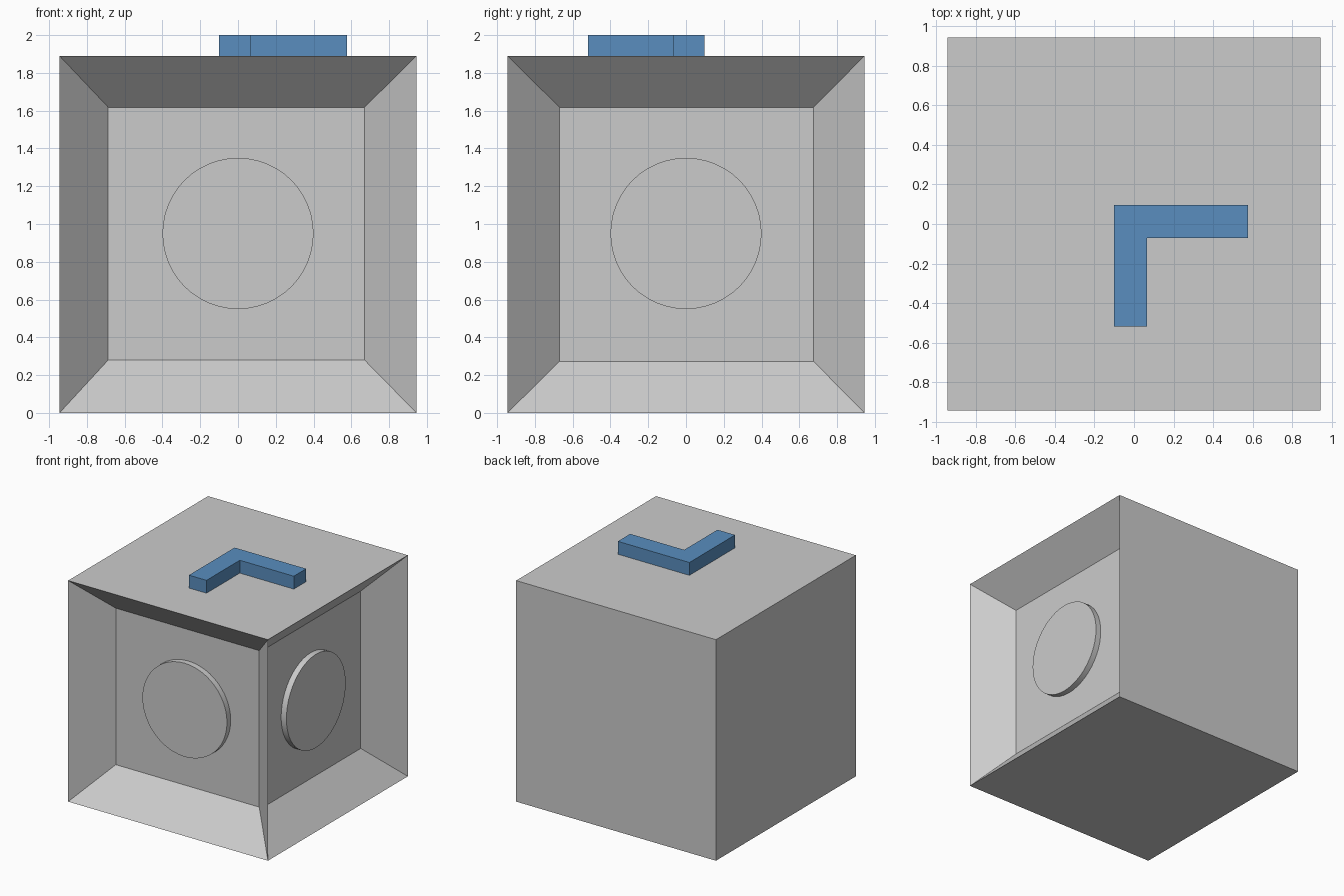
import bpy, bmesh
from math import pi
from mathutils import Matrix, Vector

if "Cube" in bpy.data.objects:
    bpy.data.objects.remove(bpy.data.objects["Cube"])

H = 0.945          # half width of the cube
TOP = 2 * H
FRONT_PLANE, RIGHT_PLANE = -0.67, 0.688   # depth of the recessed panels


def add_object(name, bm):
    bmesh.ops.recalc_face_normals(bm, faces=bm.faces)
    mesh = bpy.data.meshes.new(name)
    bm.to_mesh(mesh)
    bm.free()
    obj = bpy.data.objects.new(name, mesh)
    bpy.context.collection.objects.link(obj)
    return obj


def recess(bm, normal, corner_fn):
    """Inset one cube side and move the inner panel to the given corners."""
    face = max(bm.faces, key=lambda f: f.calc_center_median().dot(normal))
    bmesh.ops.inset_region(bm, faces=[face], thickness=0.2, depth=0)
    for v in face.verts:
        v.co = corner_fn(v.co)


# Cube body with two sloping recesses; a thin fin stays between them
bm = bmesh.new()
bmesh.ops.create_cube(bm, size=TOP)
bm.normal_update()
recess(bm, Vector((0, -1, 0)), lambda c: Vector(
    (0.67 if c.x > 0 else -0.687, FRONT_PLANE, 0.673 if c.z > 0 else -0.665)))
bm.normal_update()
recess(bm, Vector((1, 0, 0)), lambda c: Vector(
    (RIGHT_PLANE, 0.675 if c.y > 0 else -0.67, 0.673 if c.z > 0 else -0.672)))
bmesh.ops.translate(bm, verts=bm.verts, vec=(0, 0, H))
add_object("cube_body", bm)


# Raised round buttons on the recessed panels
def button(name, location, rotation):
    bm = bmesh.new()
    bmesh.ops.create_cone(bm, cap_ends=True, segments=48, radius1=0.4,
                          radius2=0.4, depth=0.1,
                          matrix=Matrix.Translation(location) @ rotation)
    obj = add_object(name, bm)
    bpy.context.view_layer.objects.active = obj
    obj.select_set(True)
    bpy.ops.object.shade_smooth_by_angle()
    obj.select_set(False)


button("front_button", (0, FRONT_PLANE, 0.95), Matrix.Rotation(pi / 2, 4, 'X'))
button("right_button", (RIGHT_PLANE, 0, 0.95), Matrix.Rotation(pi / 2, 4, 'Y'))

# Blue angled bar on top
profile = [(-0.1, 0.097), (0.577, 0.097), (0.577, -0.07),
           (0.066, -0.07), (0.066, -0.52), (-0.1, -0.52)]
bm = bmesh.new()
base = bm.faces.new([bm.verts.new((x, y, TOP)) for x, y in profile])
ext = bmesh.ops.extrude_face_region(bm, geom=[base], use_keep_orig=True)
for v in ext["geom"]:
    if isinstance(v, bmesh.types.BMVert):
        v.co.z = 2.0
bar = add_object("top_angle_bar", bm)
blue = bpy.data.materials.new("blue")
blue.diffuse_color = (0.1, 0.27, 0.52, 1)
blue.use_nodes = True
blue.node_tree.nodes["Principled BSDF"].inputs["Base Color"].default_value = blue.diffuse_color
bar.data.materials.append(blue)
